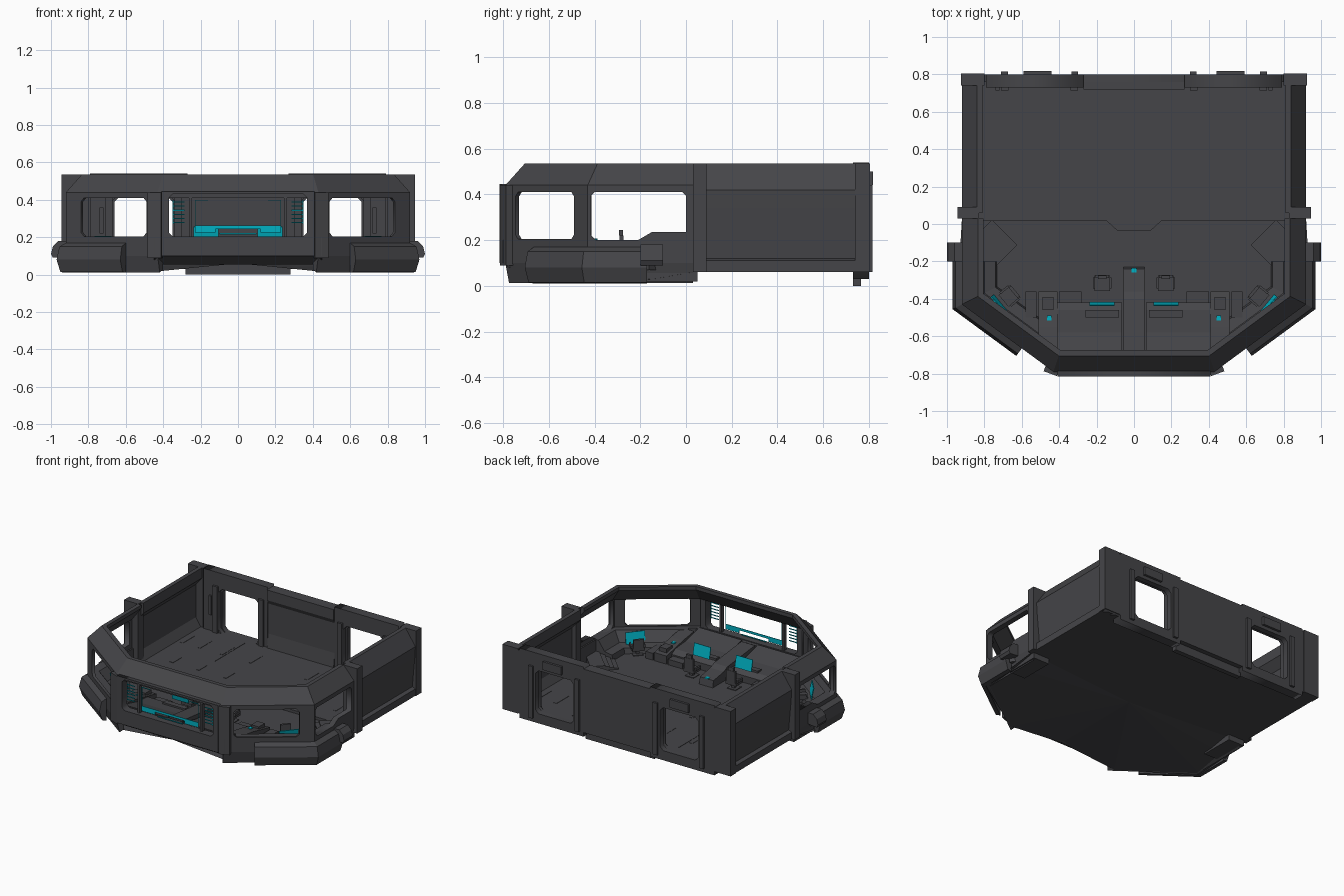
import bpy, bmesh, math
from mathutils import Matrix, Vector

if "Cube" in bpy.data.objects:
    bpy.data.objects.remove(bpy.data.objects["Cube"])


def material(name, rgb):
    m = bpy.data.materials.new(name)
    m.diffuse_color = (*rgb, 1)
    m.use_nodes = True
    m.node_tree.nodes["Principled BSDF"].inputs["Base Color"].default_value = m.diffuse_color
    return m


GREY = material("dark grey metal", (0.06, 0.06, 0.066))
CYAN = material("cyan display", (0.0, 0.44, 0.55))


def finish(name, bm, mat=GREY, mirror=False):
    bmesh.ops.recalc_face_normals(bm, faces=bm.faces)
    if mirror:
        new = bmesh.ops.duplicate(bm, geom=bm.verts[:] + bm.edges[:] + bm.faces[:])["geom"]
        for v in [g for g in new if isinstance(g, bmesh.types.BMVert)]:
            v.co.x *= -1
        bmesh.ops.reverse_faces(bm, faces=[g for g in new if isinstance(g, bmesh.types.BMFace)])
    me = bpy.data.meshes.new(name)
    bm.to_mesh(me)
    bm.free()
    me.materials.append(mat)
    ob = bpy.data.objects.new(name, me)
    bpy.context.collection.objects.link(ob)
    return ob


def boxes(name, items, mat=GREY, mirror=False, matrix=None):
    """items: (x0, x1, y0, y1, z0, z1)"""
    bm = bmesh.new()
    for x0, x1, y0, y1, z0, z1 in items:
        m = Matrix.Translation(((x0 + x1) / 2, (y0 + y1) / 2, (z0 + z1) / 2))
        bmesh.ops.create_cube(bm, size=1, matrix=m @ Matrix.Diagonal((x1 - x0, y1 - y0, z1 - z0, 1)))
    if matrix:
        bm.transform(matrix)
    return finish(name, bm, mat, mirror)


def sweep(name, path, profile, mirror=False):
    """Mitred sweep of a closed profile (inward offset, z) along a plan path."""
    pts = [Vector(p) for p in path]
    dirs = [(b - a).normalized() for a, b in zip(pts, pts[1:])]
    bm, rings = bmesh.new(), []
    for i, p in enumerate(pts):
        d0, d1 = dirs[max(i - 1, 0)], dirs[min(i, len(dirs) - 1)]
        n0, n1 = Vector((d0.y, -d0.x)), Vector((d1.y, -d1.x))
        n = (n0 + n1) / (1 + n0.dot(n1))
        rings.append([bm.verts.new((p.x + n.x * d, p.y + n.y * d, z)) for d, z in profile])
    k = len(profile)
    for a, b in zip(rings, rings[1:]):
        for j in range(k):
            bm.faces.new((a[j], a[(j + 1) % k], b[(j + 1) % k], b[j]))
    bm.faces.new(rings[0])
    bm.faces.new(rings[-1][::-1])
    return finish(name, bm, GREY, mirror)


def prism_x(name, x0, x1, profile, mirror=False):
    """Profile of (y, z) points extruded along x."""
    return sweep(name, [(x1, 0), (x0, 0)], profile, mirror)


def cut_rect(a, b, z0, z1, c=0.02):
    return [(a + c, z0), (b - c, z0), (b, z0 + c), (b, z1 - c),
            (b - c, z1), (a + c, z1), (a, z1 - c), (a, z0 + c)]


def rect(a, b, z0, z1):
    return [(a, z0), (b, z0), (b, z1), (a, z1)]


def panel(name, a, b, loops, depth, near=0.0, mirror=False):
    """Upright plate with holes from plan point a toward b; loops are (along, z)."""
    a, b = Vector((*a, 0)), Vector((*b, 0))
    x, up = (b - a).normalized(), Vector((0, 0, 1))
    n = x.cross(up)
    cu = bpy.data.curves.new("outline", 'CURVE')
    cu.dimensions, cu.fill_mode, cu.extrude = '2D', 'BOTH', depth / 2
    for loop in loops:
        s = cu.splines.new('POLY')
        s.points.add(len(loop) - 1)
        for p, q in zip(s.points, loop):
            p.co = (q[0], q[1], 0, 1)
        s.use_cyclic_u = True
    tmp = bpy.data.objects.new("outline", cu)
    bpy.context.collection.objects.link(tmp)
    dg = bpy.context.evaluated_depsgraph_get()
    me = bpy.data.meshes.new_from_object(tmp.evaluated_get(dg))
    bm = bmesh.new()
    bm.from_mesh(me)
    bpy.data.objects.remove(tmp)
    bmesh.ops.remove_doubles(bm, verts=bm.verts, dist=1e-5)
    rot = Matrix((x, up, n)).transposed().to_4x4()
    bm.transform(Matrix.Translation(a + n * (near + depth / 2)) @ rot)
    return finish(name, bm, GREY, mirror)


def turned(x, y, deg):
    return Matrix.Translation((x, y, 0)) @ Matrix.Rotation(math.radians(deg), 4, 'Z')


A, B, C = (0.92, 0.03), (0.92, -0.43), (0.43, -0.79)
mx = lambda p: (-p[0], p[1])
plan = [A, B, C, mx(C), mx(B), mx(A)]

# underside: shallow fan
bm = bmesh.new()
half = [(0.92, 0.78, 0.06), (0.92, 0.03, 0.06), (0.93, -0.14, 0.03), (0.94, -0.42, 0.012), (0.45, -0.74, 0.015)]
ring = [bm.verts.new(p) for p in half + [(0, -0.75, 0.06)] + [(-x, y, z) for x, y, z in half[::-1]]]
hub = bm.verts.new((0, -0.05, 0.06))
for i, v in enumerate(ring):
    bm.faces.new((hub, ring[i - 1], v))
finish("underside", bm)

# floors
bm = bmesh.new()
bm.faces.new([bm.verts.new((x * 0.98, y * 0.98, 0.08)) for x, y in plan])
finish("front_floor", bm)
prism_x("rear_floor", -0.9, 0.9, [(0.02, 0.062), (0.77, 0.062), (0.77, 0.1), (0.02, 0.1)])
sweep("floor_notch", [(0, 0), (0, 0.001)], [(0, 0.062), (0.001, 0.062), (0, 0.1)])
bm = bmesh.new()
low = [bm.verts.new((x, y, 0.075)) for x, y in [(-0.15, 0.02), (-0.09, -0.035), (0.09, -0.035), (0.15, 0.02)]]
top = bmesh.ops.extrude_face_region(bm, geom=[bm.faces.new(low)])["geom"]
bmesh.ops.translate(bm, vec=(0, 0, 0.025), verts=[g for g in top if isinstance(g, bmesh.types.BMVert)])
bpy.data.objects.remove(bpy.data.objects["floor_notch"])
finish("floor_notch", bm)
slots = [(x - 0.012, x + 0.012, 0.46, 0.6, 0.1, 0.102) for x in (0.23, 0.46, 0.64, 0.78)]
slots += [(x - 0.015, x + 0.015, 0.17, 0.27, 0.1, 0.102) for x in (0.23, 0.45, 0.66)]
slots += [(0.43, 0.433, 0.35, 0.7, 0.1, 0.102)]
boxes("floor_plates", slots, mirror=True)

# front room walls
sweep("lower_wall", [A, B, C], [(0.02, 0.012), (0, 0.1), (0, 0.2), (0.05, 0.2), (0.05, 0.03)], True)
prism_x("front_lower_wall", -0.45, 0.45, [(-0.74, 0.055), (-0.8, 0.1), (-0.8, 0.2), (-0.73, 0.2), (-0.72, 0.06)])
sweep("roof_rim", plan, [(0, 0.41), (0, 0.44), (0.085, 0.535), (0.115, 0.535), (0.115, 0.51), (0.04, 0.41)])
side_hole = [(0.03, 0.235), (0.18, 0.235), (0.24, 0.2), (0.425, 0.2), (0.445, 0.22),
             (0.445, 0.395), (0.43, 0.41), (0.045, 0.41), (0.03, 0.395)]
panel("side_window_wall", A, B, [rect(0, 0.46, 0.18, 0.44), side_hole], 0.04, mirror=True)
panel("diagonal_window_wall", B, C, [rect(0, 0.608, 0.18, 0.44), cut_rect(0.1, 0.535, 0.205, 0.41)], 0.02, mirror=True)
panel("front_window_frame", (0.41, -0.815), (-0.41, -0.815),
      [rect(0, 0.82, 0.1, 0.445), cut_rect(0.04, 0.78, 0.205, 0.43)], 0.06)
boxes("window_mullion", [(0.245, 0.262, -0.79, -0.76, 0.2, 0.43)], mirror=True)
boxes("front_corner_post", [(-0.04, 0.035, -0.015, 0.02, 0.09, 0.44)], mirror=True, matrix=turned(0.445, -0.785, 20))

# outer skirt, side pods and lower step
sweep("skirt", [(0.92, -0.17), B, (0.6, -0.665)],
      [(0.0, 0.01), (-0.03, 0.015), (-0.05, 0.08), (-0.035, 0.15), (0.0, 0.17)], True)
sweep("side_pod", [(0, -0.1), (0, -0.2)],
      [(-x, z) for x, z in [(0.9, 0.1), (0.99, 0.09), (1.0, 0.11), (0.99, 0.15), (0.96, 0.18), (0.9, 0.18)]], True)
prism_x("lower_step", 0.78, 0.91, [(-0.2, 0.02), (0.05, 0.02), (0.05, 0.065), (-0.2, 0.065)], True)

# rear room side walls and columns
sweep("rear_side_wall", [(0.92, 0.76), (0.92, 0.06)],
      [(0, 0.06), (0, 0.11), (0.025, 0.12), (0.005, 0.34), (0, 0.42), (0.08, 0.535), (0.11, 0.535),
       (0.11, 0.46), (0.06, 0.4), (0.06, 0.16), (0.1, 0.1), (0.1, 0.06)], True)
boxes("column", [(0.83, 0.945, 0.03, 0.09, 0.06, 0.535), (0.8, 0.925, 0.74, 0.805, 0.06, 0.535)], mirror=True)

# back wall with two doorways
doors = [cut_rect(0.92 + s * 0.505 - 0.155, 0.92 + s * 0.505 + 0.155, 0.1, 0.415, 0.025) for s in (-1, 1)]
panel("back_wall", (0.92, 0.78), (-0.92, 0.78), [rect(0, 1.84, 0.06, 0.525)] + doors, 0.04, -0.04 + 0.02)
panel("door_frame", (0.79, 0.8), (0.27, 0.8),
      [rect(0, 0.52, 0.03, 0.54), cut_rect(0.12, 0.45, 0.095, 0.425, 0.03)], 0.07, -0.07, mirror=True)
boxes("door_trim", [(0.30, 0.335, 0.8, 0.815, 0.06, 0.44), (0.675, 0.71, 0.8, 0.815, 0.06, 0.44),
                    (0.44, 0.59, 0.8, 0.817, 0.44, 0.5), (0.3, 0.34, 0.715, 0.735, 0.1, 0.44),
                    (0.67, 0.71, 0.715, 0.735, 0.1, 0.44), (0.72, 0.74, 0.715, 0.73, 0.22, 0.36)], mirror=True)
prism_x("back_center_panel", -0.27, 0.27, [(0.72, 0.1), (0.735, 0.2), (0.735, 0.42), (0.72, 0.45), (0.72, 0.525),
                                           (0.785, 0.525), (0.785, 0.06), (0.72, 0.06)])
boxes("back_sill", [(-0.28, 0.28, 0.73, 0.765, 0.0, 0.065)])

# pilot consoles and side benches
desk = [(-0.42, 0.075), (-0.42, 0.13), (-0.46, 0.155), (-0.58, 0.165), (-0.74, 0.205), (-0.74, 0.075)]
prism_x("pilot_desk", 0.065, 0.41, desk, True)
prism_x("center_console", -0.055, 0.055, [(-0.23, 0.075), (-0.24, 0.13), (-0.36, 0.15), (-0.4, 0.17), (-0.72, 0.205), (-0.72, 0.075)])
prism_x("side_console", 0.41, 0.51, [(-0.36, 0.075), (-0.36, 0.14), (-0.46, 0.16), (-0.55, 0.18), (-0.68, 0.2), (-0.68, 0.075)], True)
boxes("console_blocks", [(0.28, 0.4, -0.42, -0.36, 0.075, 0.12), (0.43, 0.49, -0.46, -0.39, 0.14, 0.175),
                         (0.52, 0.58, -0.5, -0.36, 0.075, 0.13), (0.08, 0.26, -0.5, -0.46, 0.155, 0.17)], mirror=True)
sweep("side_bench", [(0.92, -0.2), B, (0.5, -0.74)],
      [(0.03, 0.07), (0.03, 0.2), (0.07, 0.2), (0.12, 0.13), (0.18, 0.12), (0.19, 0.07)], True)
boxes("steps", [(-0.13, 0.13, -0.03 * i, 0.1, 0.07, 0.115 - 0.008 * i) for i in range(4)],
      mirror=True, matrix=turned(0.78, -0.14, -45))

# seats
seat = [(-0.012, 0.012, -0.012, 0.012, 0.07, 0.12), (-0.035, 0.035, -0.035, 0.035, 0.07, 0.085),
        (-0.042, 0.042, -0.042, 0.04, 0.115, 0.135), (-0.036, 0.036, 0.025, 0.042, 0.13, 0.22),
        (-0.022, 0.022, 0.022, 0.04, 0.22, 0.245), (-0.05, -0.038, -0.03, 0.03, 0.135, 0.155),
        (0.038, 0.05, -0.03, 0.03, 0.135, 0.155)]
boxes("pilot_seat", seat, mirror=True, matrix=turned(0.17, -0.315, 0))
boxes("side_seat", seat[:3] + [(-0.036, 0.036, 0.025, 0.042, 0.13, 0.2)] + seat[5:], mirror=True,
      matrix=turned(0.665, -0.385, 50))

# cyan screens, leaning slightly
lean = lambda x, y, z, deg: turned(x, y, deg) @ Matrix.Translation((0, 0, z)) @ Matrix.Rotation(0.2, 4, 'X')
plate = [(-0.067, 0.067, -0.003, 0.003, -0.042, 0.042)]
boxes("pilot_screen", plate, CYAN, True, lean(0.17, -0.428, 0.215, 0))
boxes("side_screen", plate, CYAN, True, lean(0.715, -0.435, 0.165, 50))
boxes("small_screens", [(0.44, 0.465, -0.515, -0.49, 0.17, 0.177)], CYAN, True)
boxes("center_screen", [(-0.014, 0.014, -0.26, -0.235, 0.13, 0.136)], CYAN)

# cyan line display in the front window
Y0, Y1 = -0.788, -0.784
lines = [(0, 0.16, Y0, Y1, 0.413, 0.418), (0.16, 0.23, Y0, Y1, 0.395, 0.4), (0.226, 0.23, Y0, Y1, 0.225, 0.4),
         (0.12, 0.226, Y0, Y1, 0.225, 0.262), (0, 0.12, Y0, Y1, 0.245, 0.262), (0, 0.1, Y0, Y1, 0.215, 0.222)]
lines += [(0.285, 0.345, Y0, Y1, 0.275 + 0.022 * i, 0.281 + 0.022 * i) for i in range(6)]
lines += [(0.345, 0.35, Y0, Y1, 0.27, 0.4)]
boxes("window_display", lines, CYAN, True)
